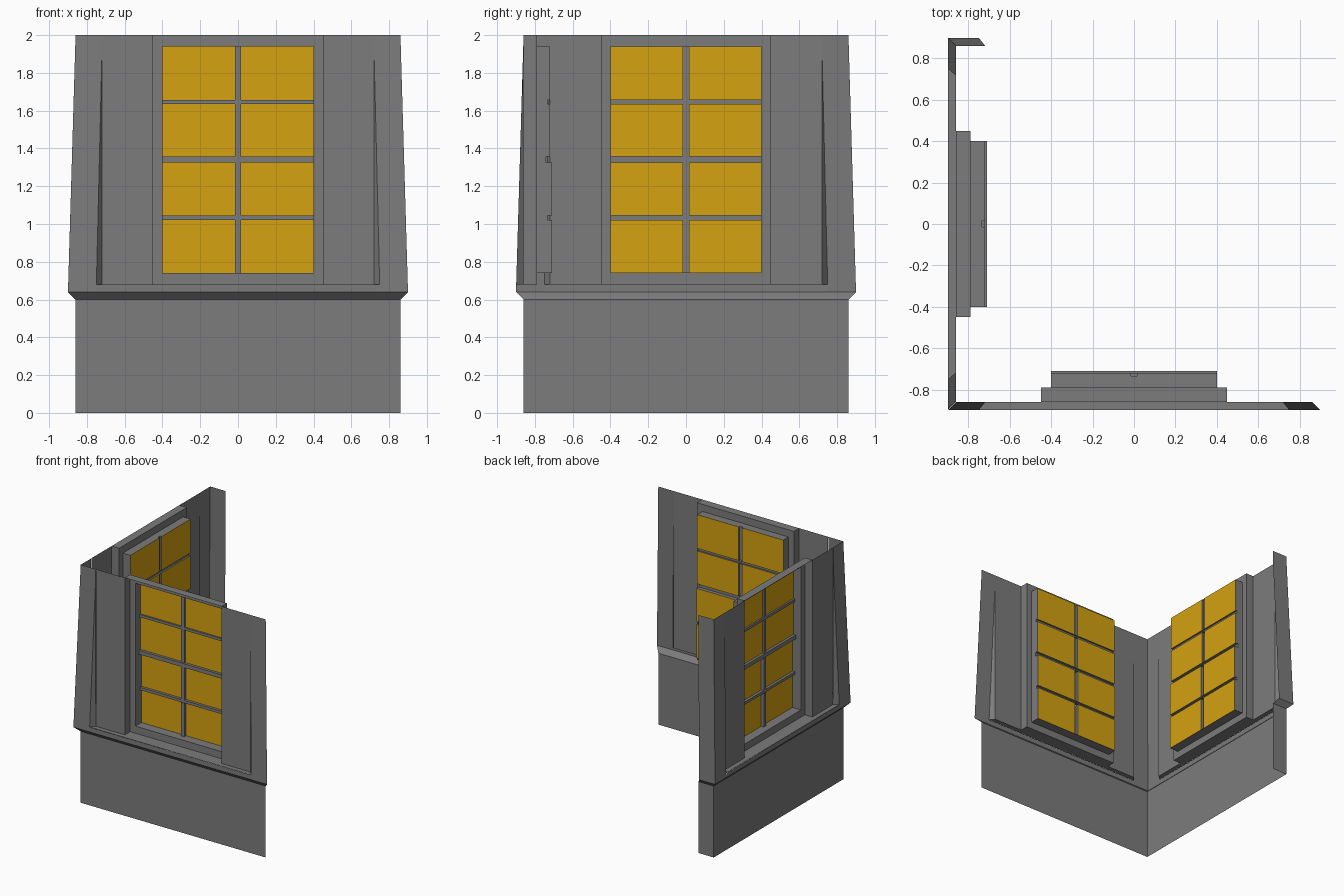
import bpy, bmesh
from math import pi
from mathutils import Vector, Matrix

cube = bpy.data.objects.get("Cube")
if cube:
    bpy.data.objects.remove(cube)


def material(name, rgb):
    m = bpy.data.materials.new(name)
    m.use_nodes = True
    m.diffuse_color = (*rgb, 1)
    bsdf = m.node_tree.nodes["Principled BSDF"]
    bsdf.inputs["Base Color"].default_value = (*rgb, 1)
    bsdf.inputs["Roughness"].default_value = 0.8
    return m


GREY = material("wall_grey", (0.2, 0.2, 0.2))
AMBER = material("amber_glass", (0.66, 0.36, 0.005))

OUTSIDE = Vector((0, -6, 1.2))      # faces are turned towards this point
BASE, RIM, TOP = 0.86, 0.90, 2.0    # wall offsets and height
SILL = 0.68
FRAME_W, FRAME_Y = 0.45, -0.79      # outer window recess
OPEN_W, OPEN_LO, OPEN_HI = 0.40, 0.74, 1.94
BAR_W, BAR_Y = 0.015, -0.735        # upright glazing bar


def build(name, faces, mat, angle):
    """Make a sheet object from polygons, turned about the vertical axis."""
    bm = bmesh.new()
    for pts in faces:
        f = bm.faces.new([bm.verts.new(p) for p in pts])
        f.normal_update()
        if f.normal.dot(OUTSIDE - f.calc_center_median()) < 0:
            f.normal_flip()
    bmesh.ops.remove_doubles(bm, verts=bm.verts, dist=0.0002)
    bmesh.ops.transform(bm, matrix=Matrix.Rotation(angle, 4, 'Z'), verts=bm.verts)
    me = bpy.data.meshes.new(name)
    bm.to_mesh(me)
    bm.free()
    me.materials.append(mat)
    ob = bpy.data.objects.new(name, me)
    bpy.context.collection.objects.link(ob)
    return ob


def upright(x0, x1, y, z0, z1):
    return [(x0, y, z0), (x1, y, z0), (x1, y, z1), (x0, y, z1)]


def level(x0, x1, y0, y1, z):
    return [(x0, y0, z), (x1, y0, z), (x1, y1, z), (x0, y1, z)]


def cheek(x, y0, y1, z0, z1):
    return [(x, y0, z0), (x, y1, z0), (x, y1, z1), (x, y0, z1)]


def flare(x0, x1, x2, x3):
    return [(x0, -BASE, 0.6), (x1, -BASE, 0.6), (x2, -RIM, 0.64), (x3, -RIM, 0.64)]


def end_panel(s):
    """Leaning panel at one end of a wall."""
    return [(s * x, y, z) for x, y, z in (
        (RIM, -RIM, 0.64), (BASE, -BASE, TOP), (0.72, -BASE, TOP),
        (0.72, -0.862, 1.92), (0.75, -0.899, SILL), (0.75, -RIM, 0.64))]


def wall_faces():
    faces = [upright(-BASE, BASE, -BASE, 0, 0.6),
             flare(-BASE, BASE, RIM, -RIM),
             upright(-0.75, 0.75, -RIM, 0.64, SILL),
             [(-0.75, -0.899, SILL), (0.75, -0.899, SILL),
              (0.72, -BASE, SILL), (-0.72, -BASE, SILL)]]
    for s in (-1, 1):
        faces += [end_panel(s),
                  [(s * 0.75, -0.899, SILL), (s * 0.72, -BASE, SILL),
                   (s * 0.72, -0.862, 1.92)],
                  upright(s * FRAME_W, s * 0.72, -BASE, SILL, TOP)]
    return faces


def frame_faces():
    faces = [level(-FRAME_W, FRAME_W, -BASE, FRAME_Y, z) for z in (SILL, TOP)]
    faces += [upright(-OPEN_W, OPEN_W, FRAME_Y, SILL, OPEN_LO),
              upright(-OPEN_W, OPEN_W, FRAME_Y, OPEN_HI, TOP)]
    for s in (-1, 1):
        faces += [cheek(s * FRAME_W, -BASE, FRAME_Y, SILL, TOP),
                  upright(s * OPEN_W, s * FRAME_W, FRAME_Y, SILL, TOP)]
    return faces


# Window rows from bottom to top: upper edge, depth, is it glass
ROWS = ((1.022, -0.71, True), (1.045, -0.732, False), (1.325, -0.71, True),
        (1.358, -0.742, False), (1.635, -0.72, True), (1.657, -0.734, False),
        (OPEN_HI, -0.72, True))


def sash_faces():
    bars, panes = [], []
    z0, last = OPEN_LO, FRAME_Y
    for z1, y, glass in ROWS:
        bars.append(level(-OPEN_W, OPEN_W, last, y, z0))
        for s in (-1, 1):
            bars.append(cheek(s * OPEN_W, FRAME_Y, y, z0, z1))
            if glass:
                panes.append(upright(s * BAR_W, s * OPEN_W, y, z0, z1))
                bars.append(cheek(s * BAR_W, BAR_Y, y, z0, z1))
        if glass:
            bars.append(upright(-BAR_W, BAR_W, BAR_Y, z0, z1))
        else:
            bars.append(upright(-OPEN_W, OPEN_W, y, z0, z1))
        z0, last = z1, y
    # Head of the opening, slotted behind the upright bar
    for s in (-1, 1):
        bars.append(level(s * BAR_W, s * OPEN_W, FRAME_Y, last, OPEN_HI))
    bars.append(level(-BAR_W, BAR_W, FRAME_Y, BAR_Y, OPEN_HI))
    return bars, panes


# Two matching walls meeting at a corner
for side, angle in (("front", 0), ("side", -pi / 2)):
    bars, panes = sash_faces()
    build(side + "_wall", wall_faces(), GREY, angle)
    build(side + "_window_frame", frame_faces(), GREY, angle)
    build(side + "_window_bars", bars, GREY, angle)
    build(side + "_window_panes", panes, AMBER, angle)

# Short return at the back end of the side wall
build("back_return",
      [upright(0.72, BASE, -BASE, 0, 0.6), flare(0.72, BASE, RIM, 0.75), end_panel(1)],
      GREY, pi)
